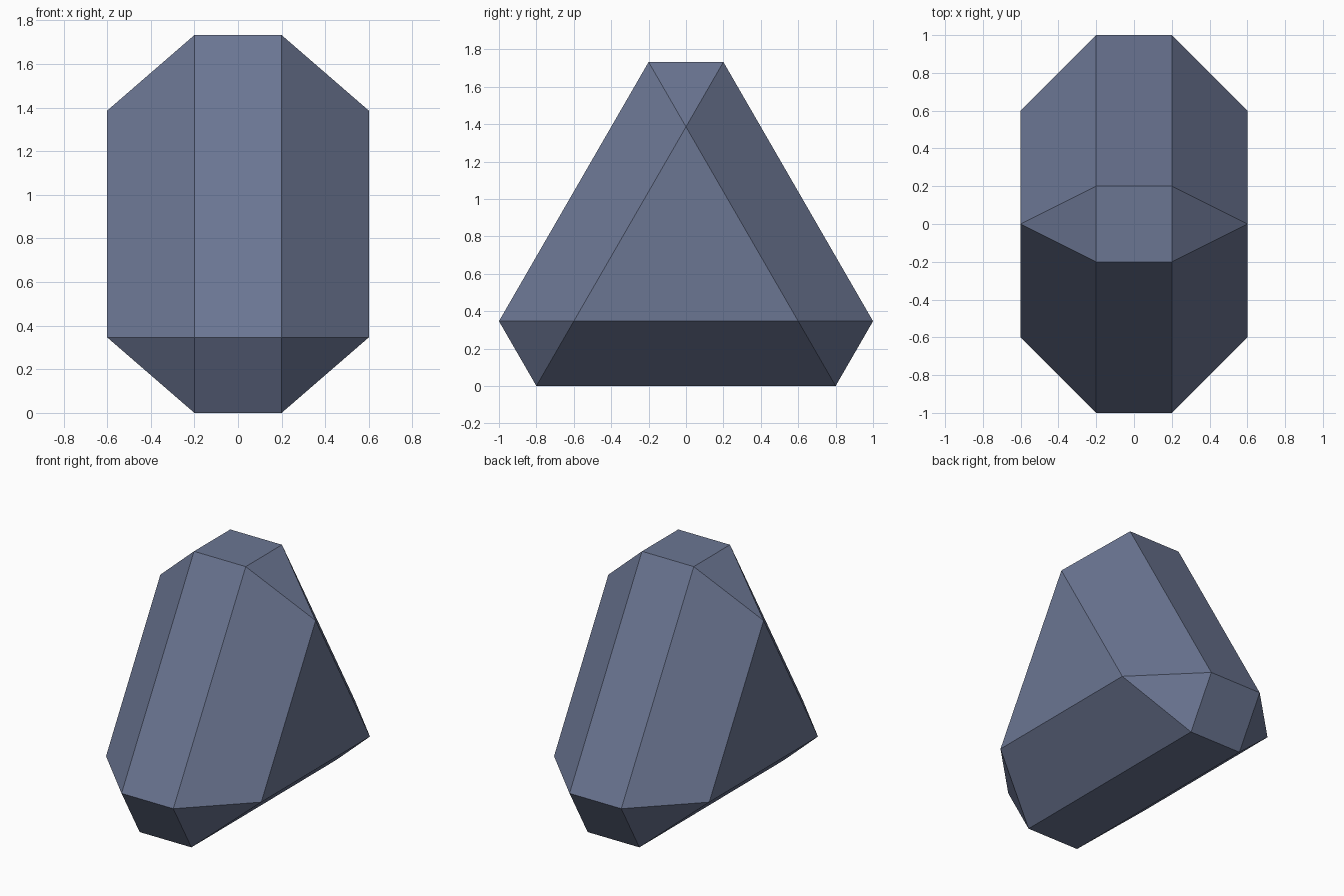
import bpy, bmesh, math

if "Cube" in bpy.data.objects:
    bpy.data.objects.remove(bpy.data.objects["Cube"])

S3 = math.sqrt(3)
CENTRE_Z = 0.4 * S3      # centroid of the triangular section


def ring(points, x):
    """Repeat (y, z) offsets three times around the x axis at position x."""
    out = []
    for k in range(3):
        c, s = math.cos(k * math.tau / 3), math.sin(k * math.tau / 3)
        out += [(x, y * c - z * s, y * s + z * c + CENTRE_Z) for y, z in points]
    return out


# Gem: blunt-cornered triangle in the middle, smaller sharp triangle at each end
bm = bmesh.new()
for side in (-1, 1):
    corners = ring([(-0.2, 0.6 * S3), (0.2, 0.6 * S3)], 0.2 * side)
    corners += ring([(0, 0.4 * S3)], 0.6 * side)
    for co in corners:
        bm.verts.new(co)
bmesh.ops.convex_hull(bm, input=bm.verts[:])
bmesh.ops.dissolve_limit(bm, angle_limit=math.radians(1), verts=bm.verts[:], edges=bm.edges[:])
bmesh.ops.recalc_face_normals(bm, faces=bm.faces[:])

mesh = bpy.data.meshes.new("faceted_gem")
bm.to_mesh(mesh)
bm.free()

slate = bpy.data.materials.new("slate blue")
slate.diffuse_color = (0.147, 0.18, 0.29, 1)
slate.use_nodes = True
slate.node_tree.nodes["Principled BSDF"].inputs["Base Color"].default_value = slate.diffuse_color
mesh.materials.append(slate)
gem = bpy.data.objects.new("faceted_gem", mesh)
bpy.context.collection.objects.link(gem)
